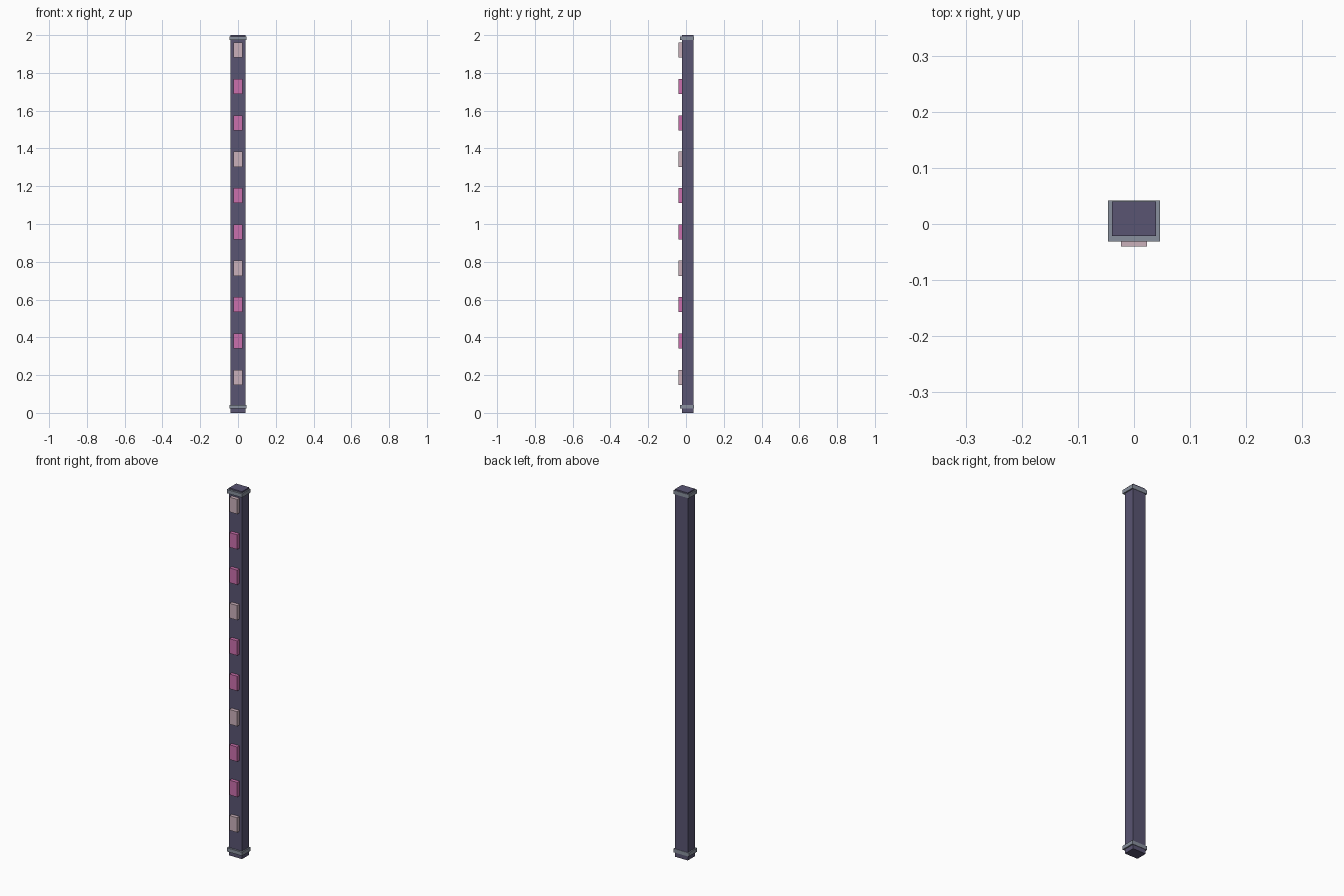
import bpy

if "Cube" in bpy.data.objects:
    bpy.data.objects.remove(bpy.data.objects["Cube"])


def material(name, color):
    m = bpy.data.materials.new(name)
    m.diffuse_color = (*color, 1)
    m.use_nodes = True
    m.node_tree.nodes["Principled BSDF"].inputs["Base Color"].default_value = m.diffuse_color
    return m


def box(name, lo, hi, mat):
    bpy.ops.mesh.primitive_cube_add(size=1, location=[(a + b) / 2 for a, b in zip(lo, hi)])
    o = bpy.context.object
    o.name = name
    o.scale = [b - a for a, b in zip(lo, hi)]
    bpy.ops.object.transform_apply(location=False, rotation=False, scale=True)
    o.data.materials.append(mat)
    return o


dark = material("dark_violet", (0.10, 0.09, 0.17))
steel = material("steel", (0.25, 0.28, 0.34))
pink = material("pink", (0.60, 0.16, 0.42))
pale = material("pale_pink", (0.60, 0.44, 0.50))

# Square post
box("post", (-0.039, -0.021, 0), (0.039, 0.04, 2), dark)

# Collars near both ends
for name, z0, z1 in (("bottom_collar", 0.023, 0.043), ("top_collar", 1.973, 1.993)):
    box(name, (-0.046, -0.031, z0), (0.046, 0.042, z1), steel)

# Light plates up the front, every third one pale
for i in range(10):
    z = 0.188 + i * 0.1925
    box(f"light_plate_{i + 1}", (-0.023, -0.040, z - 0.04), (0.023, -0.019, z + 0.04),
        pale if i % 3 == 0 else pink)
